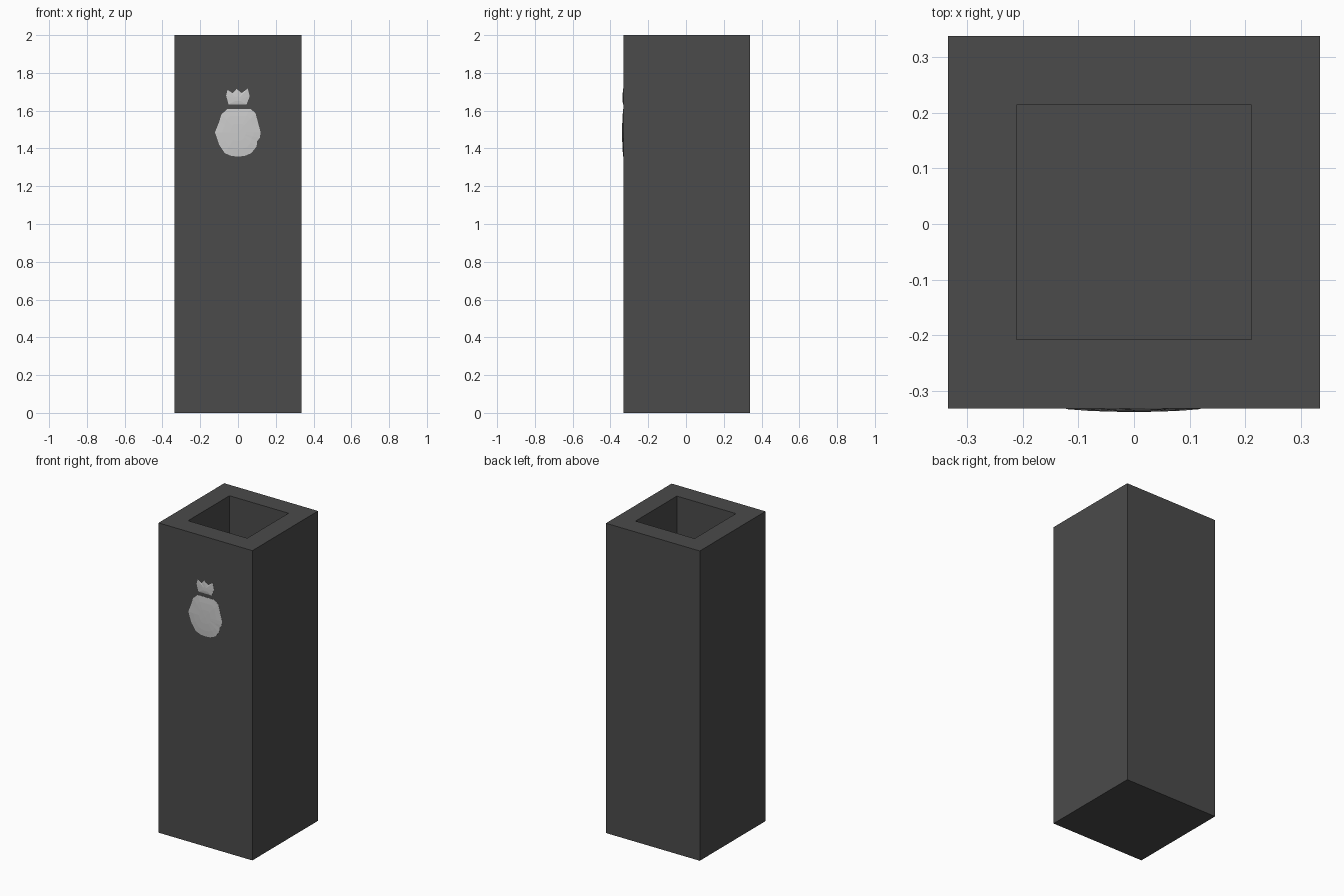
import bpy, bmesh

if "Cube" in bpy.data.objects:
    bpy.data.objects.remove(bpy.data.objects["Cube"])

YC = 0.003       # box sits slightly back so the relief is inside the bounds
HALF = 0.335     # outer half width
INNER = 0.211    # cavity half width
FLOOR = 0.12     # cavity floor height
FRONT = YC - HALF


def make_object(name, bm, material=None):
    bmesh.ops.recalc_face_normals(bm, faces=bm.faces[:])
    mesh = bpy.data.meshes.new(name)
    bm.to_mesh(mesh)
    bm.free()
    obj = bpy.data.objects.new(name, mesh)
    bpy.context.collection.objects.link(obj)
    if material:
        mesh.materials.append(material)
    return obj


def square_ring(bm, half, z):
    return [bm.verts.new((sx * half, YC + sy * half, z))
            for sx, sy in ((-1, -1), (1, -1), (1, 1), (-1, 1))]


def bridge(bm, a, b):
    n = len(a)
    for i in range(n):
        j = (i + 1) % n
        bm.faces.new((a[i], a[j], b[j], b[i]))


def relief(name, outline, centre, depth):
    """Shallow domed plaque standing on the front wall."""
    bm = bmesh.new()
    cx, cz = centre
    rings = []
    levels = [(1.0, -0.004), (1.0, 0.001), (0.7, depth * 0.65), (0.35, depth * 0.95)]
    for scale, d in levels:
        rings.append([bm.verts.new((cx + (x - cx) * scale, FRONT - d,
                                    cz + (z - cz) * scale)) for x, z in outline])
    for a, b in zip(rings, rings[1:]):
        bridge(bm, a, b)
    tip = bm.verts.new((cx, FRONT - depth, cz))
    last = rings[-1]
    for i in range(len(last)):
        bm.faces.new((last[i], last[(i + 1) % len(last)], tip))
    bm.faces.new(rings[0])
    return make_object(name, bm)


dark = bpy.data.materials.new("charcoal")
dark.diffuse_color = (0.07, 0.07, 0.07, 1)
dark.use_nodes = True
dark.node_tree.nodes["Principled BSDF"].inputs["Base Color"].default_value = dark.diffuse_color

# Tall square planter: outer wall, rim, inner wall, floor
bm = bmesh.new()
loops = [square_ring(bm, h, z) for h, z in
         ((HALF, 0), (HALF, 2), (INNER, 2), (INNER, FLOOR))]
for a, b in zip(loops, loops[1:]):
    bridge(bm, a, b)
bm.faces.new(loops[0])
bm.faces.new(loops[-1])
make_object("square_planter", bm, dark)

# Fruit body relief
fruit = [(-.055, 1.61), (.065, 1.61), (.093, 1.587), (.105, 1.54), (.12, 1.485),
         (.115, 1.455), (.102, 1.44), (.098, 1.41), (.07, 1.375), (.035, 1.36),
         (0, 1.357), (-.035, 1.36), (-.07, 1.375), (-.1, 1.42), (-.122, 1.485),
         (-.1, 1.54), (-.088, 1.58)]
relief("fruit_relief", fruit, (0, 1.485), 0.006)

# Jagged crown relief
crown = [(-.05, 1.633), (.045, 1.633), (.062, 1.675), (.052, 1.717), (.02, 1.693),
         (-.008, 1.715), (-.028, 1.692), (-.055, 1.71), (-.063, 1.68)]
relief("fruit_crown_relief", crown, (0, 1.66), 0.004)
